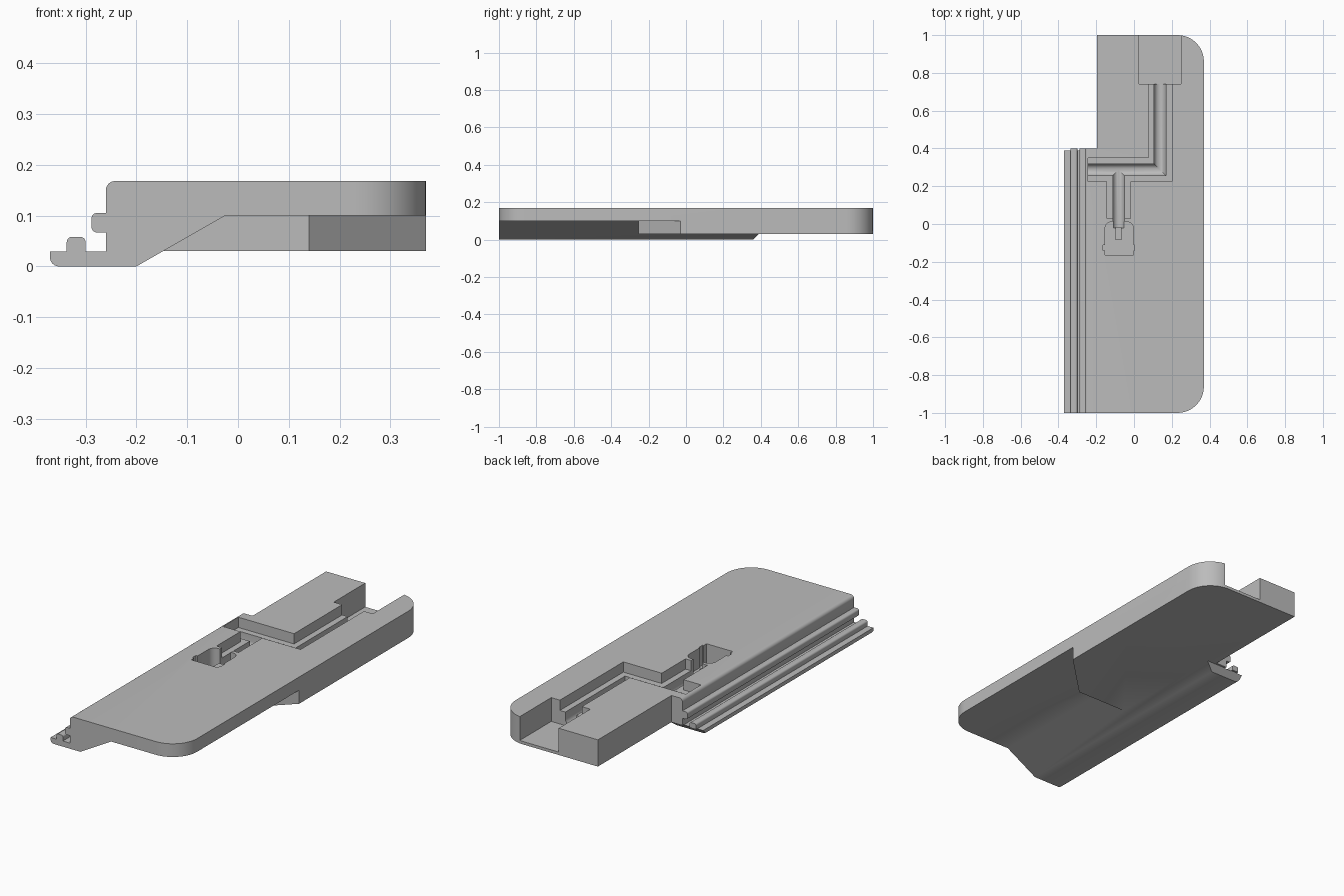
import bpy, bmesh
from math import pi, sin, cos
from mathutils import Vector

cube = bpy.data.objects.get("Cube")
if cube:
    bpy.data.objects.remove(cube)

grey = bpy.data.materials.new("plain grey")
grey.use_nodes = True
grey.diffuse_color = (0.5, 0.5, 0.5, 1)
grey.node_tree.nodes["Principled BSDF"].inputs["Base Color"].default_value = (0.5, 0.5, 0.5, 1)


def rounded(points, steps=6):
    """Polygon from (a, b) or (a, b, radius) points, with filleted corners."""
    out = []
    for i, p in enumerate(points):
        c = Vector(p[:2])
        if len(p) < 3:
            out.append(c)
            continue
        u = (Vector(points[i - 1][:2]) - c).normalized()
        v = (Vector(points[(i + 1) % len(points)][:2]) - c).normalized()
        for k in range(steps + 1):
            a = k / steps * pi / 2
            out.append(c + p[2] * (u * (1 - sin(a)) + v * (1 - cos(a))))
    return out


def loft(name, rings):
    """Closed solid through matching rings of 3D points."""
    bm = bmesh.new()
    rows = [[bm.verts.new(p) for p in ring] for ring in rings]
    n = len(rows[0])
    for a, b in zip(rows, rows[1:]):
        for i in range(n):
            j = (i + 1) % n
            bm.faces.new((a[i], a[j], b[j], b[i]))
    bm.faces.new(rows[0])
    bm.faces.new(rows[-1][::-1])
    bmesh.ops.recalc_face_normals(bm, faces=bm.faces)
    mesh = bpy.data.meshes.new(name)
    bm.to_mesh(mesh)
    bm.free()
    mesh.materials.append(grey)
    obj = bpy.data.objects.new(name, mesh)
    bpy.context.collection.objects.link(obj)
    return obj


def prism(name, plan, z0, z1):
    return loft(name, [[(p[0], p[1], z) for p in plan] for z in (z0, z1)])


def box_plan(x0, x1, y0, y1):
    return [(x0, y0), (x1, y0), (x1, y1), (x0, y1)]


def sweep(name, path, profile):
    """Sweep an (offset to the right, height) profile along a mitred flat path."""
    pts = [Vector(p) for p in path]
    dirs = [(b - a).normalized() for a, b in zip(pts, pts[1:])]
    normals = [Vector((d.y, -d.x)) for d in dirs]
    rings = []
    for i, p in enumerate(pts):
        a, b = normals[max(i - 1, 0)], normals[min(i, len(normals) - 1)]
        m = (a + b) / (1 + a.dot(b))
        rings.append([(p.x + m.x * o, p.y + m.y * o, z) for o, z in profile])
    return loft(name, rings)


def combine(target, tool, operation):
    mod = target.modifiers.new(operation.lower(), "BOOLEAN")
    mod.operation, mod.object, mod.solver = operation, tool, "EXACT"
    bpy.ops.object.select_all(action="DESELECT")
    target.select_set(True)
    bpy.context.view_layer.objects.active = target
    bpy.ops.object.modifier_apply(modifier=mod.name)
    bpy.data.objects.remove(tool)


# Main plate with stepped side rails, as one profile run front to back
section = rounded([
    (-0.2, 0), (-0.37, 0, 0.018), (-0.37, 0.029), (-0.337, 0.029),
    (-0.337, 0.058, 0.01), (-0.3, 0.058, 0.01), (-0.3, 0.029), (-0.26, 0.029),
    (-0.26, 0.067), (-0.288, 0.067, 0.01), (-0.288, 0.105, 0.01), (-0.26, 0.105),
    (-0.26, 0.168, 0.018), (0.37, 0.168), (0.37, 0.1), (-0.025, 0.1)])
body = sweep("grip_plate", [(0, -1), (0, 1)], section)

# Thicker rear block with an angled front corner
combine(body, prism("rear_block", [(-0.19, -0.255), (0.14, -0.255), (0.37, -0.03),
                                   (0.37, 1), (-0.19, 1)], 0.03, 0.13), "UNION")

# Rounded outer corners
combine(body, prism("outline", rounded([(-0.5, -1), (0.37, -1, 0.14),
                                        (0.37, 1, 0.14), (-0.5, 1)], 12), -0.1, 0.3), "INTERSECT")

# Rail stops short of the back, and the keel ends in a bevel
combine(body, prism("rail_notch", box_plan(-0.6, -0.197, 0.4, 1.2), -0.1, 0.4), "DIFFERENCE")
combine(body, sweep("keel_bevel", [(0.6, 0), (-0.6, 0)],
                    [(0.31, -0.05), (0.39, 0.03), (1.2, 0.03), (1.2, -0.05)]), "DIFFERENCE")

# Rear pocket, open at the back
combine(body, prism("rear_pocket", box_plan(0.027, 0.25, 0.742, 1.2), 0.045, 0.3), "DIFFERENCE")

# Wide shallow step and round-bottomed channel along the same two runs
r, mid = 0.031, 0.08
step = [(-0.0625, 0.115), (0.0625, 0.115), (0.0625, 0.3), (-0.0625, 0.3)]
groove = [(-r * cos(k * pi / 12), mid - r * sin(k * pi / 12)) for k in range(13)]
groove += [(r, 0.3), (-r, 0.3)]
main_run = [(-0.243, 0.287), (0.138, 0.287), (0.138, 0.76)]
combine(body, sweep("main_step", main_run, step), "DIFFERENCE")
combine(body, sweep("stem_step", [(-0.081, 0.03), (-0.081, 0.28)], step), "DIFFERENCE")
combine(body, sweep("main_channel", main_run, groove), "DIFFERENCE")
combine(body, sweep("stem_channel", [(-0.081, -0.02), (-0.081, 0.287)], groove), "DIFFERENCE")

# Switch pocket with small side ears
combine(body, prism("switch_pocket", rounded([
    (-0.153, -0.163), (-0.003, -0.163), (-0.003, 0.012, 0.035), (-0.153, 0.012, 0.035)]),
    0.065, 0.3), "DIFFERENCE")
combine(body, prism("switch_ears", box_plan(-0.163, 0.003, -0.14, -0.11), 0.065, 0.3), "DIFFERENCE")

bpy.ops.object.select_all(action="DESELECT")
body.select_set(True)
bpy.context.view_layer.objects.active = body
bpy.ops.object.shade_smooth_by_angle()

# Small upright tab in the switch pocket
prism("switch_tab", box_plan(-0.097, -0.066, -0.085, -0.017), 0.06, 0.11)
